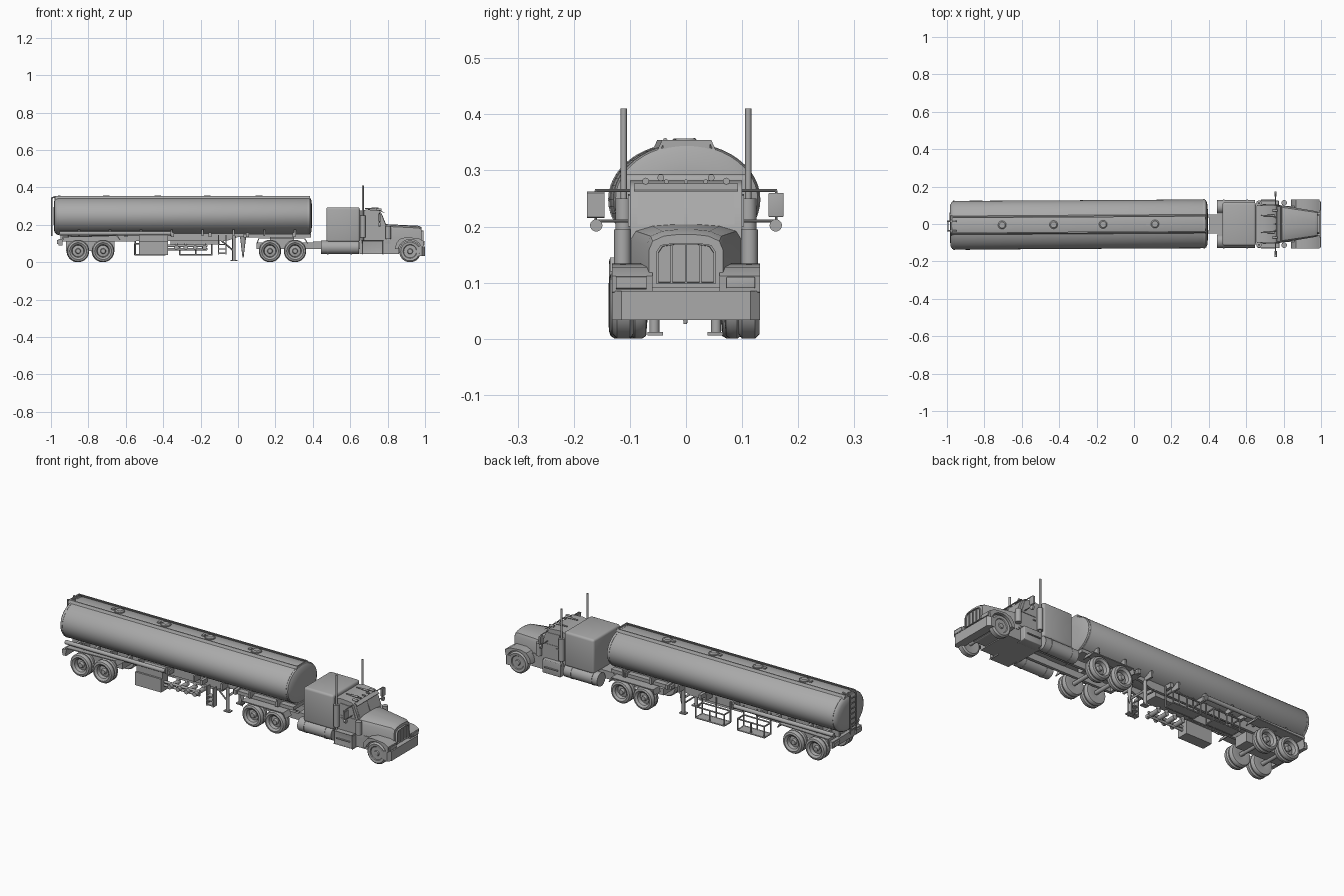
import bpy, bmesh, math
from mathutils import Matrix, Vector

grey = bpy.data.materials.new("plain_grey")
grey.diffuse_color = (0.4, 0.4, 0.4, 1)


def finish(bm, name, angle=35):
    bmesh.ops.recalc_face_normals(bm, faces=bm.faces)
    me = bpy.data.meshes.new(name)
    bm.to_mesh(me)
    bm.free()
    me.materials.append(grey)
    me.shade_smooth()
    me.set_sharp_from_angle(angle=math.radians(angle))
    ob = bpy.data.objects.new(name, me)
    bpy.context.collection.objects.link(ob)
    return ob


def loft(name, sections, angle=35):
    """Skin closed sections one after another and cap both ends."""
    bm = bmesh.new()
    rings = [[bm.verts.new(p) for p in s] for s in sections]
    n = len(rings[0])
    for a, b in zip(rings, rings[1:]):
        for i in range(n):
            bm.faces.new((a[i], a[(i + 1) % n], b[(i + 1) % n], b[i]))
    bm.faces.new(rings[0])
    bm.faces.new(rings[-1])
    return finish(bm, name, angle)


def prism(name, profile, y0, y1):
    """Side-view (x, z) profile extruded across y."""
    return loft(name, [[(x, y, z) for x, z in profile] for y in (y0, y1)])


def box(name, x0, x1, y0, y1, z0, z1, bevel=0):
    bm = bmesh.new()
    bmesh.ops.create_cube(bm, size=1)
    for v in bm.verts:
        v.co = ((x0 + x1) / 2 + v.co.x * (x1 - x0), (y0 + y1) / 2 + v.co.y * (y1 - y0),
                (z0 + z1) / 2 + v.co.z * (z1 - z0))
    if bevel:
        bmesh.ops.bevel(bm, geom=bm.edges[:], offset=bevel, segments=3, profile=0.5, affect='EDGES')
    return finish(bm, name)


def rod(name, a, b, r, r2=None, n=12):
    """Cylinder or cone between two points."""
    a, b = Vector(a), Vector(b)
    q = (b - a).to_track_quat('Z', 'Y')
    ring = lambda c, s: [c + q @ Vector((s * math.cos(2 * math.pi * i / n), s * math.sin(2 * math.pi * i / n), 0)) for i in range(n)]
    return loft(name, [ring(a, r), ring(b, r if r2 is None else r2)])


def lathe_y(name, x, z, profile, side, n=32):
    """Wheel: (radius, y) profile spun about a crosswise axle."""
    return loft(name, [[(x + max(r, .001) * math.cos(2 * math.pi * i / n), side * y,
                         z + max(r, .001) * math.sin(2 * math.pi * i / n)) for i in range(n)] for r, y in profile])


DUAL = [(0, .122), (.012, .122), (.015, .108), (.03, .105), (.034, .123), (.045, .131), (.055, .128), (.06, .12),
        (.06, .108), (.055, .101), (.042, .1), (.055, .098), (.06, .091), (.06, .079), (.055, .071), (.03, .069), (0, .075)]
STEER = [(0, .131), (.012, .13), (.015, .125), (.034, .125), (.037, .129), (.05, .131), (.058, .123), (.058, .1), (.05, .094), (0, .1)]


def dual_axle(label, x):
    for s in (-1, 1):
        lathe_y(label + "_dual_wheel", x, .06, DUAL, s)
    rod(label + "_axle", (x, -.08, .06), (x, .08, .06), .011)


# ---------------- trailer ----------------
def oval(x, s):
    return [(x, .13 * s * math.cos(2 * math.pi * i / 48), .248 + .1 * s * math.sin(2 * math.pi * i / 48)) for i in range(48)]


loft("tank", [oval(-.985, .5), oval(-.982, .85), oval(-.972, .975), oval(-.965, 1),
              oval(.378, 1), oval(.385, .975), oval(.392, .85), oval(.396, .5)], 40)
for x in (-.962, .374):
    loft("tank_end_band", [oval(x - .004, 1.012), oval(x + .004, 1.012)])

# top rails and hatches
for s in (-1, 1):
    loft("top_rail", [[(x, s * .053, .334), (x, s * .048, .334), (x, s * .038, .354), (x, s * .044, .354)] for x in (-.98, .385)])
for x in (-.98, .38):
    box("top_rail_end", x, x + .006, -.042, .042, .335, .354)
for x in (-.705, -.43, -.165, .112):
    rod("hatch_base", (x, 0, .34), (x, 0, .352), .027, n=24)
    rod("hatch_lid", (x, 0, .352), (x, 0, .357), .022, .016, n=24)
    box("hatch_vent", x - .047, x - .03, -.008, .008, .34, .354)

# rear ladder
for y in (-.03, .022):
    rod("ladder_rail", (-.996, y, .14), (-.996, y, .345), .004, n=8)
    rod("ladder_top", (-.996, y, .345), (-.95, y, .354), .004, n=8)
for i in range(7):
    rod("ladder_rung", (-.995, -.03, .16 + .028 * i), (-.995, .022, .16 + .028 * i), .003, n=8)

# frame
for s in (-1, 1):
    prism("trailer_rail", [(-.95, .155), (.39, .155), (.39, .14), (.0, .135), (-.06, .115), (-.95, .11)], s * .04, s * .055)
    rod("hose_tube", (-.955, s * .105, .155), (-.36, s * .105, .155), .011)
    # side brackets, mudguards and light bar
    for i in range(8):
        x = -.85 + .165 * i
        prism("tank_bracket", [(x - .005, .175), (x + .005, .175), (x + .005, .14), (x - .005, .14)], s * .05, s * .105)
    prism("mudguard", [(-.94, .1), (-.932, .133), (-.65, .14), (-.635, .12), (-.63, .12), (-.645, .145), (-.938, .138), (-.945, .1)],
          s * .07, s * .13)
    box("tail_light", -.968, -.958, s * .07, s * .12, .098, .118)
    # landing legs
    rod("landing_leg", (-.022, s * .055, .01), (-.022, s * .055, .14), .009)
    box("landing_foot", -.04, -.004, s * .04, s * .067, .006, .012)
    rod("leg_brace", (-.022, s * .055, .06), (-.1, s * .05, .125), .004, n=8)
for x in (-.9, -.79, -.6, -.35, -.15, .05, .3):
    box("cross_member", x - .008, x + .008, -.1, .1, .135, .158)
rod("leg_crossbar", (-.022, -.055, .09), (-.022, .055, .09), .006)
box("rear_bumper", -.96, -.94, -.125, .125, .09, .125)
box("coupler_plate", .03, .39, -.085, .085, .132, .15)
rod("coupler_cone", (.027, 0, .14), (.027, 0, .026), .017, .003)
box("suspension_subframe", -.92, -.66, -.04, .04, .06, .115)
dual_axle("trailer_rear", -.856)
dual_axle("trailer_front", -.722)

# cabinet and pipes on the front side, wire baskets on the back side
box("side_cabinet", -.53, -.375, -.12, -.06, .04, .112)
box("cabinet_hanger", -.53, -.375, -.11, -.05, .112, .15)
box("pipe_manifold", -.36, -.1, -.04, .04, .095, .15)
for z in (.07, .088):
    rod("manifold_pipe", (-.375, -.09, z), (-.165, -.09, z), .007)
for i in range(4):
    x = -.33 + .05 * i
    rod("valve", (x, -.115, .079), (x, -.03, .079), .012)
    rod("drop_pipe", (x, -.04, .079), (x, -.01, .155), .009)
for z in (.045, .068, .091):
    box("step_tread", -.108, -.062, -.12, -.09, z, z + .006)
for x in (-.108, -.068):
    box("step_side", x, x + .006, -.12, -.09, .042, .145)
for x0, x1 in ((-.31, -.14), (-.55, -.39)):
    for z in (.04, .1):
        for y in (.065, .12):
            rod("basket_long_bar", (x0, y, z), (x1, y, z), .004, n=8)
        for x in (x0, x1):
            rod("basket_cross_bar", (x, .065, z), (x, .12, z), .004, n=8)
    for x in (x0, (x0 + x1) / 2, x1):
        for y in (.065, .12):
            rod("basket_post", (x, y, .04), (x, y, .15 if y < .1 else .1), .004, n=8)
    box("basket_floor", x0, x1, .065, .12, .038, .042)

# trailer sits at a very slight angle to the tractor
turn = Matrix.Translation((.2, 0, 0)) @ Matrix.Rotation(.0062, 4, 'Z') @ Matrix.Translation((-.2, 0, 0))
for ob in bpy.context.collection.objects:
    ob.data.transform(turn)

# ---------------- tractor ----------------
for s in (-1, 1):
    box("tractor_rail", .1, .96, s * .035, s * .05, .07, .105)
    prism("drive_mudguard", [(.1, .1), (.108, .128), (.36, .128), (.375, .1), (.37, .1), (.355, .123), (.112, .123), (.105, .1)],
          s * .075, s * .128)
    lathe_y("steer_wheel", .92, .058, STEER, s)
    # fuel tank
    rod("fuel_tank", (.444, s * .092, .08), (.647, s * .092, .08), .036, n=28)
    for x in (.48, .605):
        rod("fuel_tank_strap", (x - .004, s * .092, .08), (x + .004, s * .092, .08), .038, n=28)
    # step box, air cleaner, exhaust
    box("step_box", .665, .775, s * .07, s * .125, .043, .115, .004)
    box("step_plate", .68, .76, s * .12, s * .132, .075, .08)
    rod("air_cleaner", (.803, s * .113, .125), (.803, s * .113, .195), .015, n=20)
    rod("exhaust_shield", (.668, s * .111, .132), (.668, s * .111, .25), .0145, n=20)
    rod("exhaust_stack", (.668, s * .111, .1), (.668, s * .111, .41), .0055, n=16)
    # front fender with round wheel arch
    arch = [(.92 + .064 * math.cos(math.radians(a)), .058 + .064 * math.sin(math.radians(a))) for a in range(165, 20, -12)]
    prism("front_fender", [(.99, .083), (.993, .112), (.965, .128), (.9, .134), (.865, .125), (.845, .1), (.84, .07)] + arch,
          s * .06, s * .132)
    box("headlight", .985, .998, s * .072, s * .123, .09, .11, .002)
    # side glass, door line and handle
    prism("door_window", [(.685, .2), (.775, .2), (.757, .255), (.685, .258)], s * .1, s * .103)
    prism("door_panel", [(.68, .12), (.783, .12), (.783, .193), (.68, .193)], s * .1, s * .102)
    box("door_handle", .69, .705, s * .1, s * .107, .178, .183)
    prism("windshield", [(.764, .262), (.788, .203), (.791, .204), (.767, .263)], s * .004, s * .086)
    # mirrors
    rod("mirror_arm", (.757, s * .095, .264), (.757, s * .162, .264), .0025, n=8)
    rod("mirror_lower_arm", (.757, s * .095, .21), (.757, s * .162, .21), .0025, n=8)
    rod("mirror_post", (.757, s * .161, .195), (.757, s * .161, .264), .0025, n=8)
    box("mirror", .752, .763, s * .147, s * .174, .217, .26, .002)
    rod("round_mirror", (.752, s * .16, .202), (.762, s * .16, .202), .011, n=20)
    # roof lights and horns
    rod("roof_light", (.74, s * .072, .281), (.768, s * .072, .281), .006)
    rod("air_horn", (.68, s * .045, .287), (.752, s * .045, .287), .003, .006)

dual_axle("drive_rear", .171)
dual_axle("drive_front", .305)
rod("steer_axle", (.92, -.1, .058), (.92, .1, .058), .01)
box("fifth_wheel", .17, .3, -.05, .05, .105, .133)
box("rear_crossbar", .1, .115, -.05, .05, .07, .105)
box("deck_plate", .4, .5, -.05, .05, .103, .112)
box("chassis_floor", .65, .86, -.095, .095, .045, .115)
box("engine_pan", .86, .97, -.06, .06, .05, .11)
box("sleeper", .472, .651, -.116, .116, .108, .294, .012)
prism("cab", [(.65, .11), (.79, .11), (.79, .2), (.764, .268), (.752, .277), (.69, .282), (.65, .275)], -.1, .1)
prism("sun_visor", [(.762, .273), (.782, .262), (.782, .265), (.764, .277)], -.093, .093)
for y in (-.035, 0, .035):
    rod("marker_light", (.745, y, .28), (.762, y, .28), .004)


# tapering hood and grille
def hood(x, w, z0, z1):
    half = [(w, z0), (w, z1 - .028), (w * .9, z1 - .012), (w * .6, z1 - .003), (w * .2, z1)]
    return [(x, y, z) for y, z in half] + [(x, -y, z) for y, z in reversed(half)]


loft("hood", [hood(.785, .1, .1, .204), hood(.965, .07, .09, .195), hood(.982, .066, .09, .186)], 30)


def grille(x, k):
    half = [(.053, .098), (.053, .155), (.045, .167), (.02, .171)]
    pts = half + [(-y, z) for y, z in reversed(half)]
    return [(x, y * k, .134 + (z - .134) * k) for y, z in pts]


loft("grille_frame", [grille(.98, 1), grille(.992, 1), grille(.992, .93), grille(.985, .92)])
for y in (-.026, 0, .026):
    box("grille_bar", .984, .991, y - .0015, y + .0015, .1, .166)
loft("front_bumper", [[(x, y, z) for x, y in ((.955, -.13), (.985, -.132), (1, -.115), (1, .115), (.985, .132), (.955, .13))]
                      for z in (.033, .085)])
